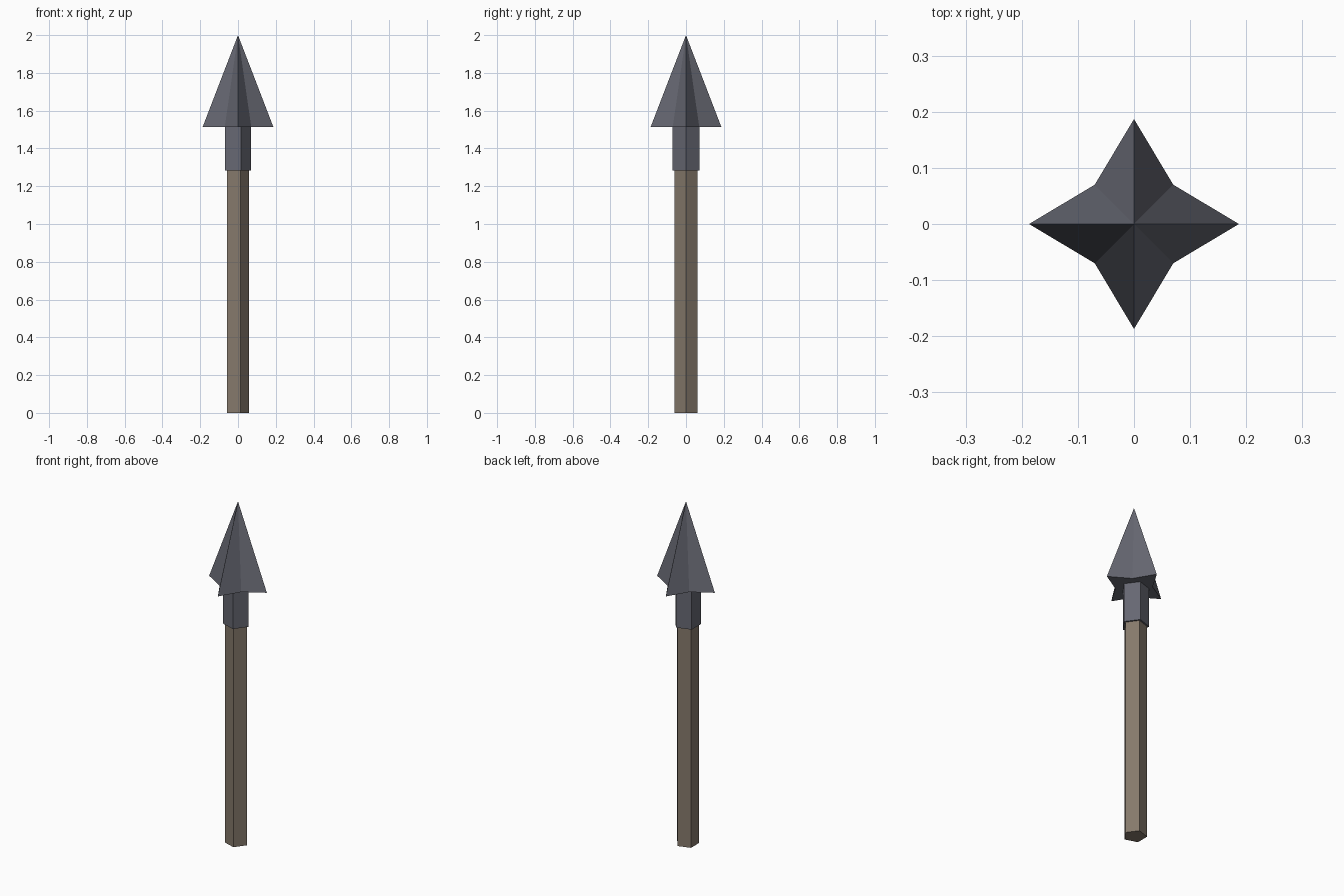
import bpy, bmesh, math

if "Cube" in bpy.data.objects:
    bpy.data.objects.remove(bpy.data.objects["Cube"])


def material(name, rgb):
    m = bpy.data.materials.new(name)
    m.diffuse_color = (*rgb, 1)
    m.use_nodes = True
    m.node_tree.nodes["Principled BSDF"].inputs["Base Color"].default_value = m.diffuse_color
    return m


def add_object(name, bm, mat):
    bmesh.ops.recalc_face_normals(bm, faces=bm.faces)
    me = bpy.data.meshes.new(name)
    bm.to_mesh(me)
    bm.free()
    me.materials.append(mat)
    ob = bpy.data.objects.new(name, me)
    bpy.context.collection.objects.link(ob)
    return ob


def ring(bm, radii, z, cx=0):
    n = len(radii)
    return [bm.verts.new((cx + r * math.cos(2 * math.pi * i / n),
                          r * math.sin(2 * math.pi * i / n), z))
            for i, r in enumerate(radii)]


def pentagon_prism(name, r, z0, z1, mat):
    bm = bmesh.new()
    lo, hi = (ring(bm, [r] * 5, z, -0.007) for z in (z0, z1))
    bm.faces.new(lo)
    bm.faces.new(hi)
    for i in range(5):
        j = (i + 1) % 5
        bm.faces.new((lo[i], lo[j], hi[j], hi[i]))
    return add_object(name, bm, mat)


wood = material("worn wood", (0.235, 0.19, 0.147))
steel = material("dark steel", (0.133, 0.137, 0.168))

# Five-sided shaft and the metal socket above it
pentagon_prism("shaft", 0.064, 0, 1.283, wood)
pentagon_prism("socket", 0.0748, 1.283, 1.514, steel)

# Four-bladed head: star base rising to a point
bm = bmesh.new()
star = ring(bm, [0.187, 0.099] * 4, 1.514)
tip = bm.verts.new((0, 0, 2))
bm.faces.new(star)
for i in range(8):
    bm.faces.new((star[i], star[(i + 1) % 8], tip))
add_object("spear_head", bm, steel)
